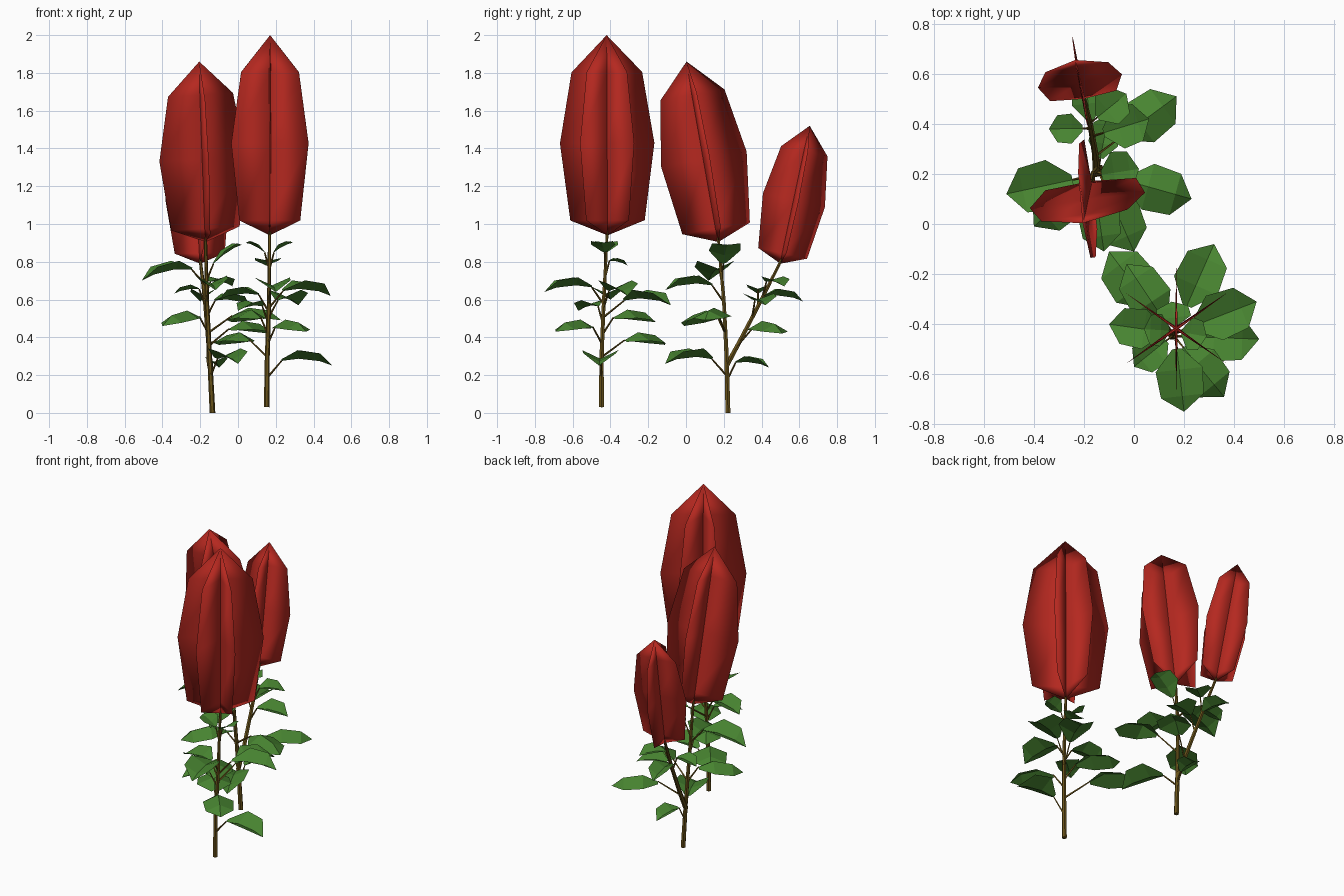
import bpy, bmesh, math
from mathutils import Vector

if "Cube" in bpy.data.objects:
    bpy.data.objects.remove(bpy.data.objects["Cube"])


def material(name, col):
    m = bpy.data.materials.new(name)
    m.diffuse_color = (*col, 1)
    m.use_nodes = True
    m.node_tree.nodes["Principled BSDF"].inputs["Base Color"].default_value = m.diffuse_color
    return m


RED = material("plume red", (0.46, 0.021, 0.014))
GREEN = material("leaf green", (0.064, 0.23, 0.03))
BROWN = material("stem brown", (0.14, 0.085, 0.01))


def finish(bm, name, mat, smooth=False):
    me = bpy.data.meshes.new(name)
    bmesh.ops.recalc_face_normals(bm, faces=bm.faces)
    for f in bm.faces:
        f.smooth = smooth
    bm.to_mesh(me)
    bm.free()
    me.materials.append(mat)
    ob = bpy.data.objects.new(name, me)
    bpy.context.collection.objects.link(ob)
    return ob


def tube(bm, pts, radii, sides=6):
    """Tapered tube through a list of points."""
    rings = []
    for i, p in enumerate(pts):
        d = (pts[min(i + 1, len(pts) - 1)] - pts[max(i - 1, 0)]).normalized()
        q = Vector((0, 0, 1)).rotation_difference(d)
        rings.append([bm.verts.new(p + q @ Vector((
            radii[i] * math.cos(k * math.tau / sides),
            radii[i] * math.sin(k * math.tau / sides), 0))) for k in range(sides)])
    for a, b in zip(rings, rings[1:]):
        for k in range(sides):
            j = (k + 1) % sides
            bm.faces.new((a[k], a[j], b[j], b[k]))
    bm.faces.new(rings[0][::-1])
    bm.faces.new(rings[-1])


# Flower plume: crossed blades, each a very flat smooth lens with a shared rim
PROFILE = [(.197, .075), (.25, .46), (.187, .815)]


def plume(name, base, tip, scale, angles):
    base, tip = Vector(base), Vector(tip)
    axis = tip - base
    q = Vector((0, 0, 1)).rotation_difference(axis.normalized())
    bm = bmesh.new()
    for ang in angles:
        a = math.radians(ang)
        side = q @ Vector((math.cos(a), math.sin(a), 0)) * scale
        thick = q @ Vector((-math.sin(a), math.cos(a), 0)) * .005 * scale
        low, top = bm.verts.new(base), bm.verts.new(tip)
        # each row: right rim, front ridge, left rim, back ridge
        rows = [[bm.verts.new(base + axis * t + o) for o in
                 (side * r, thick, -side * r, -thick)] for r, t in PROFILE]
        for k in range(4):
            j = (k + 1) % 4
            bm.faces.new((low, rows[0][j], rows[0][k]))
            bm.faces.new((top, rows[-1][k], rows[-1][j]))
            for a_, b_ in zip(rows, rows[1:]):
                bm.faces.new((a_[k], a_[j], b_[j], b_[k]))
    finish(bm, name, RED, True)


plume("plume_tall", (.168, -.415, .94), (.17, -.42, 2.0), 1.0, (90, 35, -35))
plume("plume_middle", (-.17, .172, .905), (-.205, .003, 1.86), .93, (98, 8))
plume("plume_small", (-.2, .5, .79), (-.235, .655, 1.52), .68, (99, 9))

# Main stems and the side branch
STEMS = {
    "tall": [(.152, -.448, .03), (.155, -.447, .3), (.165, -.435, .6), (.167, -.417, .96)],
    "middle": [(-.135, .222, 0), (-.15, .215, .3), (-.165, .2, .6), (-.172, .17, .93)],
    "small": [(-.15, .215, .25), (-.155, .28, .37), (-.175, .4, .6), (-.2, .505, .81)],
}
for key, path in STEMS.items():
    bm = bmesh.new()
    tube(bm, [Vector(p) for p in path], (.015, .013, .011, .008))
    finish(bm, "stem_" + key, BROWN)


def on_stem(key, z):
    path = [Vector(p) for p in STEMS[key]]
    z = max(path[0].z, min(path[-1].z, z))
    for a, b in zip(path, path[1:]):
        if z <= b.z:
            return a.lerp(b, (z - a.z) / (b.z - a.z))
    return path[-1]


# Leaf: arched blade folded on its midrib, on a thin stalk.
# rows: position along, half width fraction, midrib lift
ROWS = [(0, .2, 0), (.33, 1, .05), (.75, .9, .045)]


def leaf(leaf_bm, stalk_bm, key, tip, half, drop=.025):
    """drop: height of the leaf root above its tip (negative for rising leaves)."""
    tip = Vector(tip)
    root = on_stem(key, tip.z + drop - .09)
    out = Vector((tip.x - root.x, tip.y - root.y, 0))
    dist = out.length
    out.normalize()
    side = Vector((-out.y, out.x, 0))
    length = min(.27, dist * .8)
    k = length / .27
    # mid-height leaves fold down at the edges, the others cup upwards
    fold, lift = (-.045, 1) if .3 < tip.z < .5 else (.045, .4)
    start = tip - out * length + Vector((0, 0, drop))
    rows = []
    for t, w, h in ROWS:
        mid = start.lerp(tip, t) + Vector((0, 0, h * k * lift))
        edge = Vector((0, 0, fold * w * k))
        rows.append([leaf_bm.verts.new(p) for p in (
            mid - side * half * w + edge, mid, mid + side * half * w + edge)])
    for a, b in zip(rows, rows[1:]):
        for i in (0, 1):
            leaf_bm.faces.new((a[i], a[i + 1], b[i + 1], b[i]))
    end, last = leaf_bm.verts.new(tip), rows[-1]
    for i in (0, 1):
        leaf_bm.faces.new((last[i], last[i + 1], end))
    tube(stalk_bm, [root, start], (.006, .004), 4)


# Leaf tips, half widths and optional drop for each stem
LEAVES = {
    "tall": [
        (.50, -.46, .25, .095), (.49, -.31, .62, .095), (.32, -.08, .57, .095),
        (-.10, -.11, .36, .10), (-.03, -.16, .48, .09), (-.10, -.40, .60, .08),
        (.00, -.57, .54, .07), (.20, -.75, .64, .095), (.36, -.69, .43, .09),
        (.29, -.45, .90, .065, -.05), (.04, -.42, .90, .065, -.05),
        (.15, -.31, .78, .07)],
    "middle": [
        (-.51, .12, .70, .10, .06), (-.40, -.01, .46, .09, .05),
        (.23, .10, .49, .095), (.00, -.11, .26, .095),
        (.02, .22, .89, .085, -.1), (-.12, -.11, .65, .085), (-.10, .44, .24, .06)],
    "small": [
        (.17, .51, .42, .095), (.06, .42, .57, .085), (-.34, .38, .63, .06),
        (-.20, .62, .59, .065), (-.03, .52, .67, .075)],
}
for key, items in LEAVES.items():
    leaves, stalks = bmesh.new(), bmesh.new()
    for x, y, z, half, *drop in items:
        leaf(leaves, stalks, key, (x, y, z), half, *drop)
    # make every blade face upwards after finishing
    ob = finish(leaves, "leaves_" + key, GREEN)
    for p in ob.data.polygons:
        if p.normal.z < 0:
            p.flip()
    finish(stalks, "leaf_stalks_" + key, BROWN)
